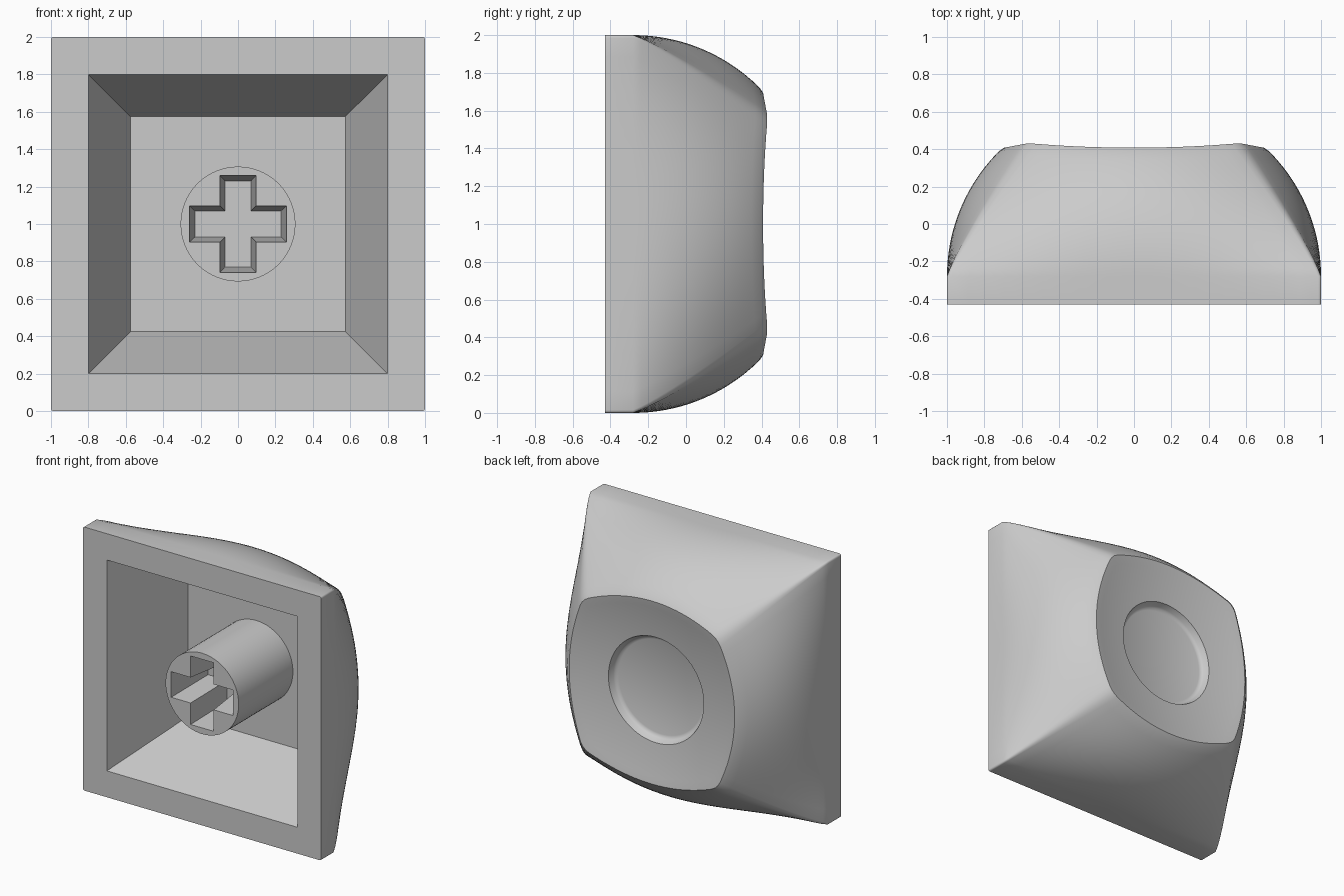
import bpy, bmesh, math
from mathutils import Vector

cube = bpy.data.objects.get("Cube")
if cube:
    bpy.data.objects.remove(cube, do_unlink=True)

FRONT = -0.43      # rim plane
SHOULDER = -0.28   # where the walls start to curve inward
CEILING = 0.22     # inside end of the hollow
SIDE_STEPS = 20

plastic = bpy.data.materials.new("grey_plastic")
plastic.use_nodes = True
grey = (0.6, 0.6, 0.6, 1)
plastic.diffuse_color = grey
plastic.node_tree.nodes["Principled BSDF"].inputs["Base Color"].default_value = grey


def section(corner, middle, r):
    """Square outline with bulging sides and rounded corners, as (x, z) pairs."""
    k = 1 - r / corner

    def side(u):
        return Vector((middle - (middle - corner) * u * u, u * corner))
    quarter = [side(k * (2 * i / SIDE_STEPS - 1)) for i in range(SIDE_STEPS + 1)]
    start, tip = side(k), Vector((corner, corner))
    end = Vector((start.y, start.x))
    for t in (1 / 3, 2 / 3):
        quarter.append(start * (1 - t) ** 2 + tip * 2 * t * (1 - t) + end * t * t)
    outline = []
    for turn in range(4):
        outline += quarter
        quarter = [Vector((-p.y, p.x)) for p in quarter]
    return outline


def ring(bm, outline, depth):
    """Add a loop of vertices; depth is a number or a function of the point."""
    return [bm.verts.new((p.x, depth(p) if callable(depth) else depth, p.y + 1))
            for p in outline]


def bridge(bm, a, b):
    n = len(a)
    for i in range(n):
        j = (i + 1) % n
        bm.faces.new((a[i], a[j], b[j], b[i]))


def finish(bm, name):
    bmesh.ops.remove_doubles(bm, verts=bm.verts, dist=0.0001)
    bmesh.ops.recalc_face_normals(bm, faces=bm.faces)
    mesh = bpy.data.meshes.new(name)
    bm.to_mesh(mesh)
    bm.free()
    mesh.materials.append(plastic)
    obj = bpy.data.objects.new(name, mesh)
    bpy.context.collection.objects.link(obj)
    bpy.ops.object.select_all(action="DESELECT")
    obj.select_set(True)
    bpy.context.view_layer.objects.active = obj
    bpy.ops.object.shade_smooth_by_angle(angle=math.radians(40))


def dish(p):
    """Height of the scooped top surface."""
    return 0.334 + 0.156 * p.length_squared


# Cap shell: hollow, rim, curved walls, scooped top and round recess
bm = bmesh.new()
rings = [ring(bm, section(0.575, 0.575, 0), CEILING),
         ring(bm, section(0.8, 0.8, 0), FRONT),
         ring(bm, section(1, 1, 0.015), FRONT)]

lip = section(0.57, 0.70, 0.05)
radius = 0.9435
steps = 16
for i in range(steps + 1):
    t = i / steps * 0.97
    rise = t * 0.69
    middle = 1 - radius + math.sqrt(radius ** 2 - rise ** 2)
    corner = 1 - 0.43 * t ** 1.15
    wall = section(corner, middle, 0.015 + 0.035 * t)
    heights = [SHOULDER + t * (dish(p) - SHOULDER) for p in lip]
    rings.append([bm.verts.new((p.x, h, p.y + 1)) for p, h in zip(wall, heights)])

# Scooped top, blending from the lip outline to a circle
rim_r = 0.40
circle = [p.normalized() for p in lip]
rings.append(ring(bm, [p * 0.992 for p in lip], lambda p: dish(p) - 0.001))
for i in range(9):
    t = i / 8
    outline = [p * 0.965 * (1 - t) + c * rim_r * t for p, c in zip(lip, circle)]
    rings.append(ring(bm, outline, dish))

# Round recess with a softened foot
rim_y = 0.334 + 0.156 * rim_r ** 2
for r, drop in ((0.385, 0.04), (0.375, 0.053), (0.355, 0.06)):
    rings.append(ring(bm, [c * r for c in circle], rim_y - drop))

for a, b in zip(rings, rings[1:]):
    bridge(bm, a, b)
bm.faces.new(rings[0])
bm.faces.new(rings[-1])
finish(bm, "cap_shell")


# Stem with a tapered cross socket
def cross(width, length):
    arm = [Vector((length, -width)), Vector((length, width)), Vector((width, width))]
    points = []
    for turn in range(4):
        points += arm
        arm = [Vector((-p.y, p.x)) for p in arm]
    return points


bm = bmesh.new()
segments = 64
tube = [Vector((math.cos(a), math.sin(a))) * 0.307
        for a in (2 * math.pi * i / segments for i in range(segments))]
stem_front = ring(bm, tube, FRONT)
stem_back = ring(bm, tube, CEILING)
socket_front = ring(bm, cross(0.097, 0.26), FRONT)
socket_back = ring(bm, cross(0.07, 0.23), FRONT + 0.4)
bridge(bm, stem_front, stem_back)
bridge(bm, socket_front, socket_back)
bm.faces.new(socket_back)
border = [bm.edges.get((loop[i - 1], loop[i]))
          for loop in (stem_front, socket_front) for i in range(len(loop))]
bmesh.ops.triangle_fill(bm, edges=border, use_beauty=True, normal=(0, -1, 0))
finish(bm, "stem")
